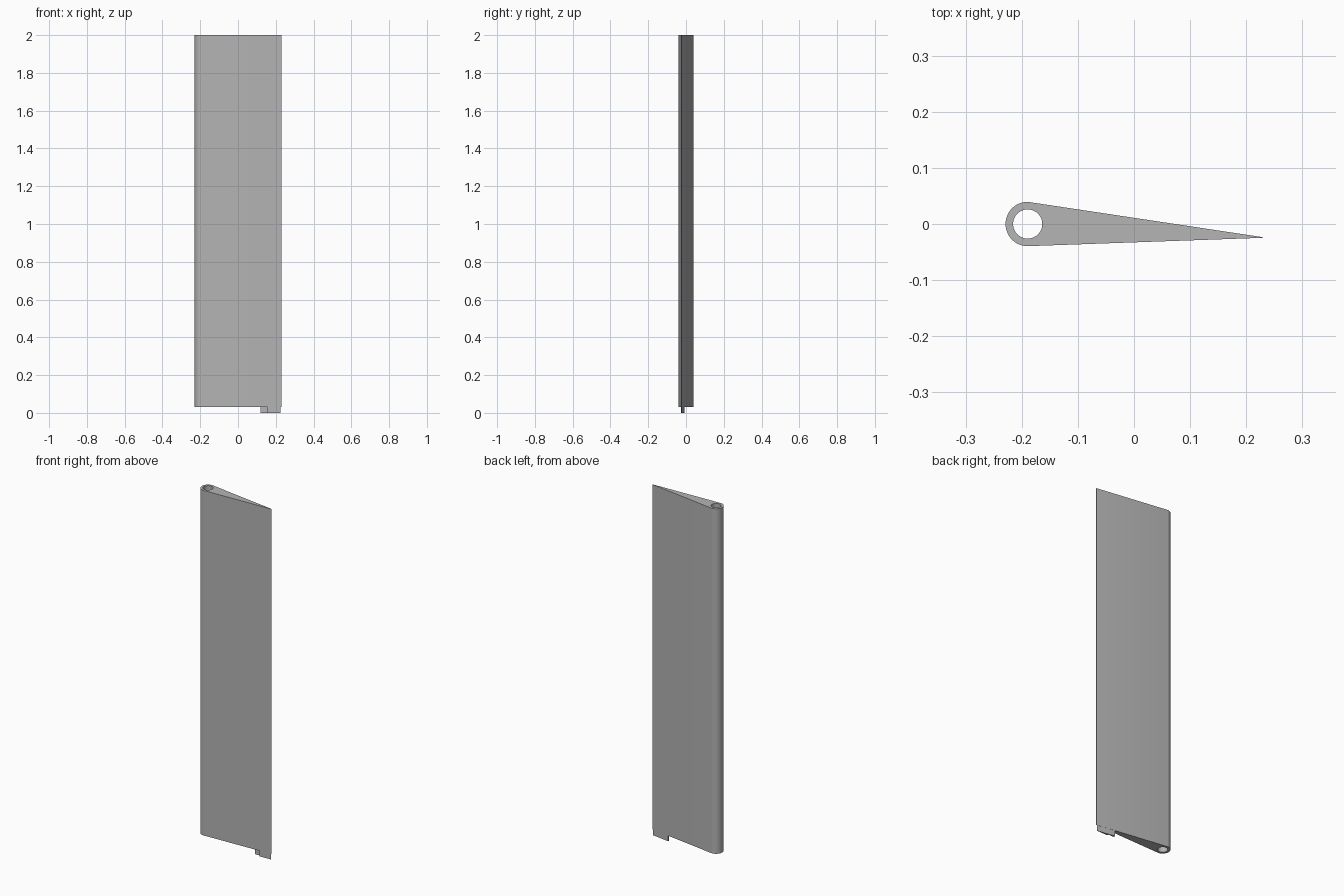
import bpy, bmesh, math

cube = bpy.data.objects.get("Cube")
if cube:
    bpy.data.objects.remove(cube, do_unlink=True)

HALF = 0.229                 # half chord
R, HOLE_R = 0.0395, 0.026    # nose and bore radii
NOSE_X = R - HALF
TIP_Y = -0.024
Z_BODY, Z_TOP = 0.032, 2.0

grey = bpy.data.materials.new("light_grey")
grey.use_nodes = True
grey.diffuse_color = (0.46, 0.46, 0.46, 1)
grey.node_tree.nodes["Principled BSDF"].inputs["Base Color"].default_value = grey.diffuse_color


def arc(radius, start, end, steps, closed=False):
    """Points on an arc around the nose centre, angles in degrees."""
    count = steps if closed else steps + 1
    angles = [math.radians(start + (end - start) * i / steps) for i in range(count)]
    return [(NOSE_X + radius * math.cos(a), radius * math.sin(a)) for a in angles]


def side_y(x, side):
    """Height of the straight flank (side +1 back, -1 front) at x."""
    t = (HALF - x) / (HALF - NOSE_X)
    return TIP_Y + t * (side * R - TIP_Y)


def prism(name, loops, z0, z1):
    """Extrude an outline, with optional holes, from z0 to z1."""
    bm = bmesh.new()
    edges = []
    for loop in loops:
        verts = [bm.verts.new((x, y, z0)) for x, y in loop]
        edges += [bm.edges.new((v, verts[i - 1])) for i, v in enumerate(verts)]
    bmesh.ops.triangle_fill(bm, edges=edges, use_beauty=True)
    result = bmesh.ops.extrude_face_region(bm, geom=bm.faces[:], use_keep_orig=True)
    for v in result["geom"]:
        if isinstance(v, bmesh.types.BMVert):
            v.co.z = z1
    bmesh.ops.recalc_face_normals(bm, faces=bm.faces[:])
    mesh = bpy.data.meshes.new(name)
    bm.to_mesh(mesh)
    bm.free()
    mesh.materials.append(grey)
    obj = bpy.data.objects.new(name, mesh)
    bpy.context.collection.objects.link(obj)
    return obj


# Long teardrop blade with a bore through its rounded nose
outline = arc(R, 90, 270, 32) + [(HALF, TIP_Y - 0.0006), (HALF, TIP_Y + 0.0006)]
blade = prism("blade", [outline, arc(HOLE_R, 0, 360, 48, closed=True)], Z_BODY, Z_TOP)

# Stepped tab below the trailing edge, flush with the flanks
x_in, x_step, x_out = 0.119, 0.155, 0.224
y_step = -0.018
tab_outline = [
    (x_in, side_y(x_in, 1)), (x_in, y_step), (x_step, y_step),
    (x_step, side_y(x_step, -1)), (x_out, side_y(x_out, -1)), (x_out, side_y(x_out, 1)),
]
prism("trailing_tab", [tab_outline], 0, Z_BODY)

# Smooth the nose and bore, keep the ends and tip crisp
bpy.ops.object.select_all(action='DESELECT')
blade.select_set(True)
bpy.context.view_layer.objects.active = blade
bpy.ops.object.shade_smooth_by_angle(angle=math.radians(30))
